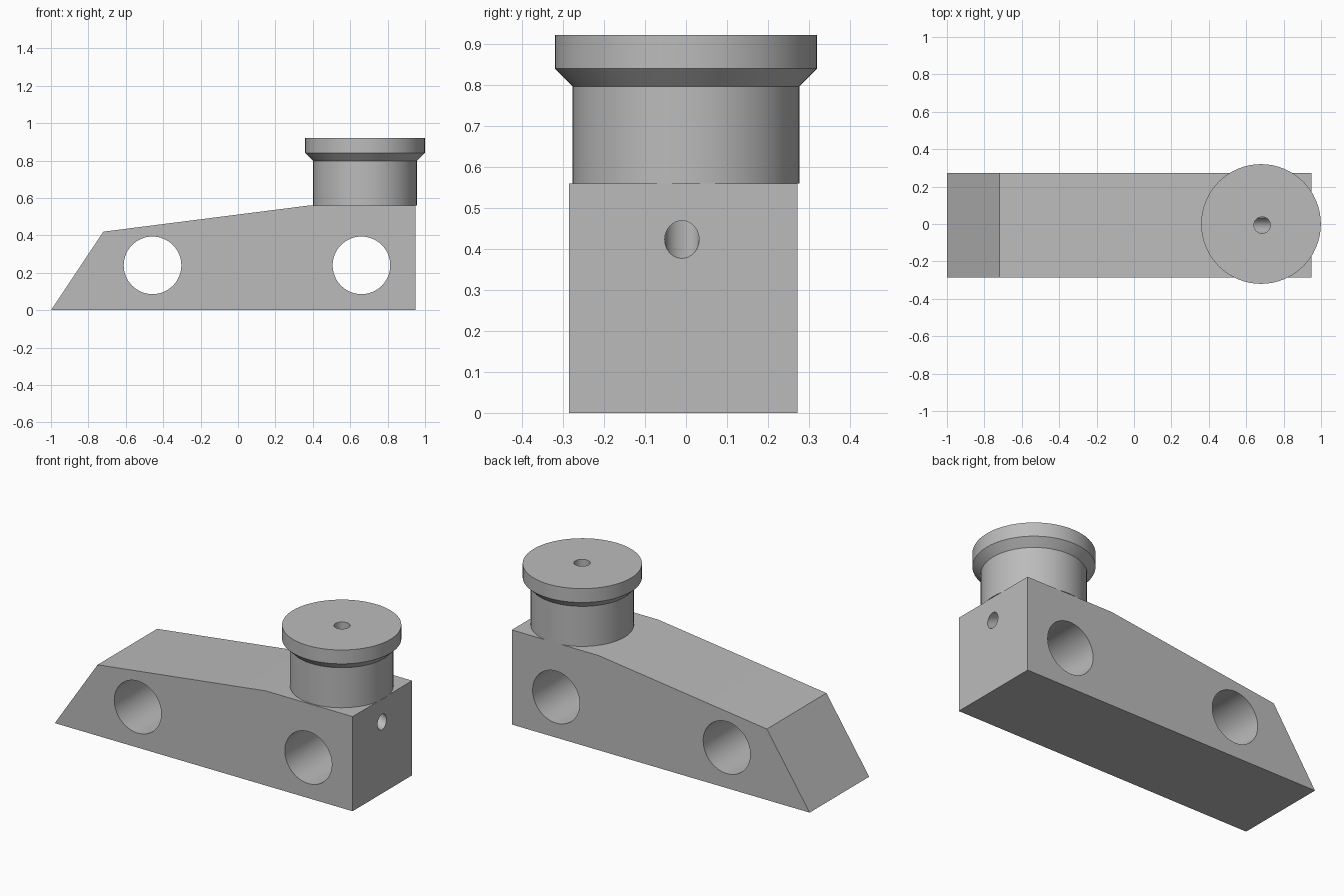
import bpy, bmesh, math
from mathutils import Vector

cube = bpy.data.objects.get("Cube")
if cube:
    bpy.data.objects.remove(cube, do_unlink=True)

grey = bpy.data.materials.new("plain grey")
grey.use_nodes = True
GREY = (0.5, 0.5, 0.5, 1)
grey.diffuse_color = GREY
grey.node_tree.nodes["Principled BSDF"].inputs["Base Color"].default_value = GREY


def make_object(name, bm):
    bmesh.ops.recalc_face_normals(bm, faces=bm.faces[:])
    mesh = bpy.data.meshes.new(name)
    bm.to_mesh(mesh)
    bm.free()
    mesh.materials.append(grey)
    obj = bpy.data.objects.new(name, mesh)
    bpy.context.collection.objects.link(obj)
    return obj


def drill(name, start, end, radius, sides=64):
    """Cylindrical cutter running between two points."""
    start, end = Vector(start), Vector(end)
    axis = end - start
    bm = bmesh.new()
    bmesh.ops.create_cone(bm, cap_ends=True, segments=sides, radius1=radius,
                          radius2=radius, depth=axis.length)
    obj = make_object(name, bm)
    obj.rotation_euler = axis.to_track_quat('Z', 'Y').to_euler()
    obj.location = (start + end) / 2
    obj.hide_render = True
    return obj


def cut(obj, cutters):
    bpy.context.view_layer.objects.active = obj
    for cutter in cutters:
        mod = obj.modifiers.new(cutter.name, 'BOOLEAN')
        mod.operation = 'DIFFERENCE'
        mod.solver = 'EXACT'
        mod.object = cutter
        bpy.ops.object.modifier_apply(modifier=mod.name)


# Wedge-nosed body: side profile extruded across the width
profile = [(-1, 0), (0.95, 0), (0.95, 0.56), (0.38, 0.56), (-0.72, 0.42)]
bm = bmesh.new()
side = bm.faces.new([bm.verts.new((x, -0.285, z)) for x, z in profile])
extruded = bmesh.ops.extrude_face_region(bm, geom=[side])["geom"]
bmesh.ops.translate(bm, vec=(0, 0.557, 0),
                    verts=[g for g in extruded if isinstance(g, bmesh.types.BMVert)])
body = make_object("body", bm)

# Flanged post: lathed outline
KNOB_X = 0.679
outline = [(0, 0.56), (0.277, 0.56), (0.277, 0.797), (0.32, 0.84), (0.32, 0.922), (0, 0.922)]
bm = bmesh.new()
points = [bm.verts.new((KNOB_X + r, 0, z)) for r, z in outline]
edges = [bm.edges.new(pair) for pair in zip(points, points[1:])]
bmesh.ops.spin(bm, geom=points + edges, cent=(KNOB_X, 0, 0), axis=(0, 0, 1),
               angle=math.tau, steps=64)
bmesh.ops.remove_doubles(bm, verts=bm.verts[:], dist=0.0005)
post = make_object("flanged_post", bm)

# Two cross holes, and a vertical bore meeting a sloping outlet
cross_holes = [drill("cross_hole_cutter", (x, -0.5, 0.24), (x, 0.5, 0.24), 0.154)
               for x in (-0.457, 0.66)]
bore = drill("bore_cutter", (0.685, -0.006, 0.54), (0.685, -0.006, 1.1), 0.044, 32)
slope = Vector((-math.cos(0.42), 0, math.sin(0.42)))
mouth = Vector((0.95, -0.01, 0.423))
outlet = drill("outlet_cutter", mouth - slope * 0.15, mouth + slope * 0.335, 0.042, 32)
cut(body, cross_holes + [bore, outlet])
cut(post, [bore, outlet])
for cutter in cross_holes + [bore, outlet]:
    bpy.data.objects.remove(cutter, do_unlink=True)

# Smooth round walls, sharp rims
bpy.ops.object.select_all(action='DESELECT')
for obj in (body, post):
    obj.select_set(True)
bpy.context.view_layer.objects.active = body
bpy.ops.object.shade_smooth_by_angle(angle=math.radians(30))
